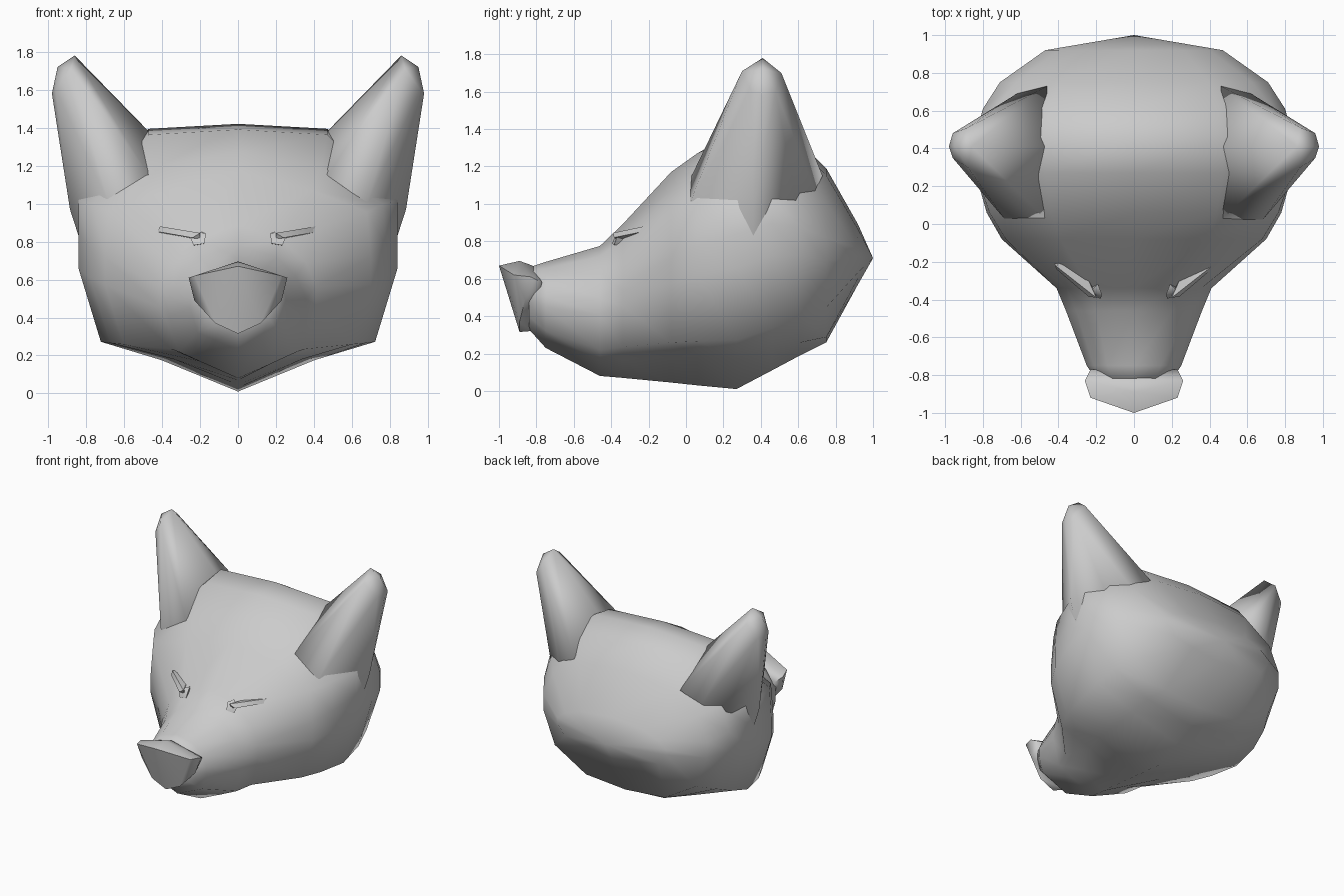
import bpy, bmesh
from math import radians

if "Cube" in bpy.data.objects:
    bpy.data.objects.remove(bpy.data.objects["Cube"])

GREY = (0.6, 0.6, 0.6, 1)
fur = bpy.data.materials.new("plain grey")
fur.use_nodes = True
fur.diffuse_color = GREY
fur.node_tree.nodes["Principled BSDF"].inputs["Base Color"].default_value = GREY


def finish(name, bm, angle):
    bmesh.ops.recalc_face_normals(bm, faces=bm.faces)
    mesh = bpy.data.meshes.new(name)
    bm.to_mesh(mesh)
    bm.free()
    mesh.materials.append(fur)
    obj = bpy.data.objects.new(name, mesh)
    bpy.context.collection.objects.link(obj)
    bpy.ops.object.select_all(action="DESELECT")
    obj.select_set(True)
    bpy.context.view_layer.objects.active = obj
    bpy.ops.object.shade_smooth_by_angle(angle=radians(angle))


def hull(name, points, angle, side=1):
    """Rounded solid wrapped around a few corner points."""
    bm = bmesh.new()
    verts = [bm.verts.new((side * x, y, z)) for x, y, z in points]
    result = bmesh.ops.convex_hull(bm, input=verts)
    spare = {v for v in result["geom_interior"] + result["geom_unused"]
             if isinstance(v, bmesh.types.BMVert)}
    bmesh.ops.delete(bm, geom=list(spare), context="VERTS")
    finish(name, bm, angle)


# Head: rings from snout to nape, each with
# y, half width, top, bottom, then as fractions:
# brow height, temple width, temple height, jaw height, chin height
RINGS = [(-.84, .19, .66, .33, .92, .85, .77, .2, .11),
         (-.75, .25, .69, .23, .92, .85, .77, .2, .11),
         (-.46, .36, .775, .08, .92, .85, .77, .2, .11),
         (-.34, .41, .89, .07, .9, .87, .76, .2, .12),
         (-.08, .7, 1.17, .045, .91, .97, .81, .19, .12),
         (.06, .78, 1.27, .03, .94, .98, .78, .19, .13),
         (.27, .84, 1.39, .01, .98, 1, .73, .19, .12),
         (.46, .84, 1.42, .11, .98, 1, .7, .17, .08),
         (.61, .8, 1.33, .19, .97, .92, .76, .18, .06),
         (.75, .71, 1.19, .26, .96, .88, .8, .2, .03),
         (.92, .47, .89, .57, .92, .85, .77, .2, .1)]
bm = bmesh.new()
loops = []
for y, w, top, low, brow, tw, th, jaw, chin in RINGS:
    half = [(.56, brow), (tw, th), (1, .6), (1, .47), (.86, jaw), (.48, chin)]
    outline = [(0, 1)] + half + [(0, 0)] + [(-x, z) for x, z in reversed(half)]
    loops.append([bm.verts.new((x * w, y, low + z * (top - low))) for x, z in outline])
count = len(loops[0])
for a, b in zip(loops, loops[1:]):
    for i in range(count):
        j = (i + 1) % count
        bm.faces.new((a[i], a[j], b[j], b[i]))
bm.faces.new(loops[0])
nape = bm.verts.new((0, 1, .71))
for i in range(count):
    bm.faces.new((loops[-1][i], loops[-1][(i + 1) % count], nape))
finish("head", bm, 80)

# Nose: pad over the end of the snout
half_nose = [(.23, -.92, .62), (.26, -.83, .61), (.23, -.77, .58),
             (.23, -.86, .49), (.12, -.89, .37)]
middle = [(0, -1, .67), (0, -.89, .695), (0, -.82, .67), (0, -.89, .315), (0, -.83, .32)]
hull("nose", middle + half_nose + [(-x, y, z) for x, y, z in half_nose], 70)

# Ears: cones whose wide bases sink into the skull
EAR = [(.86, .41, 1.78), (.95, .41, 1.72), (.98, .41, 1.58), (.88, .3, 1.71),
       (.88, .51, 1.7), (.96, .35, 1.6), (.96, .48, 1.6),
       (.47, .41, 1.38), (.47, .03, 1.15), (.6, .1, 1.22), (.68, .02, 1),
       (.885, .36, .97), (.83, .36, .8), (.74, .6, .95),
       (.46, .73, 1.15), (.62, .69, 1.07)]

# Eyes: slim slanted lid with a thicker inner corner
LID = [(.2, -.39, .845), (.2, -.37, .81), (.41, -.225, .88), (.425, -.21, .85), (.41, -.24, .85),
       (.24, -.385, .82), (.3, -.25, .83), (.24, -.3, .85), (.39, -.19, .87)]
CORNER = [(.17, -.37, .845), (.175, -.395, .79), (.235, -.385, .78), (.25, -.37, .82),
          (.2, -.3, .78), (.19, -.32, .85), (.24, -.36, .84)]

for label, side in (("left", 1), ("right", -1)):
    hull(label + "_ear", EAR, 80, side)
    hull(label + "_eyelid", LID, 60, side)
    hull(label + "_eye_corner", CORNER, 60, side)
